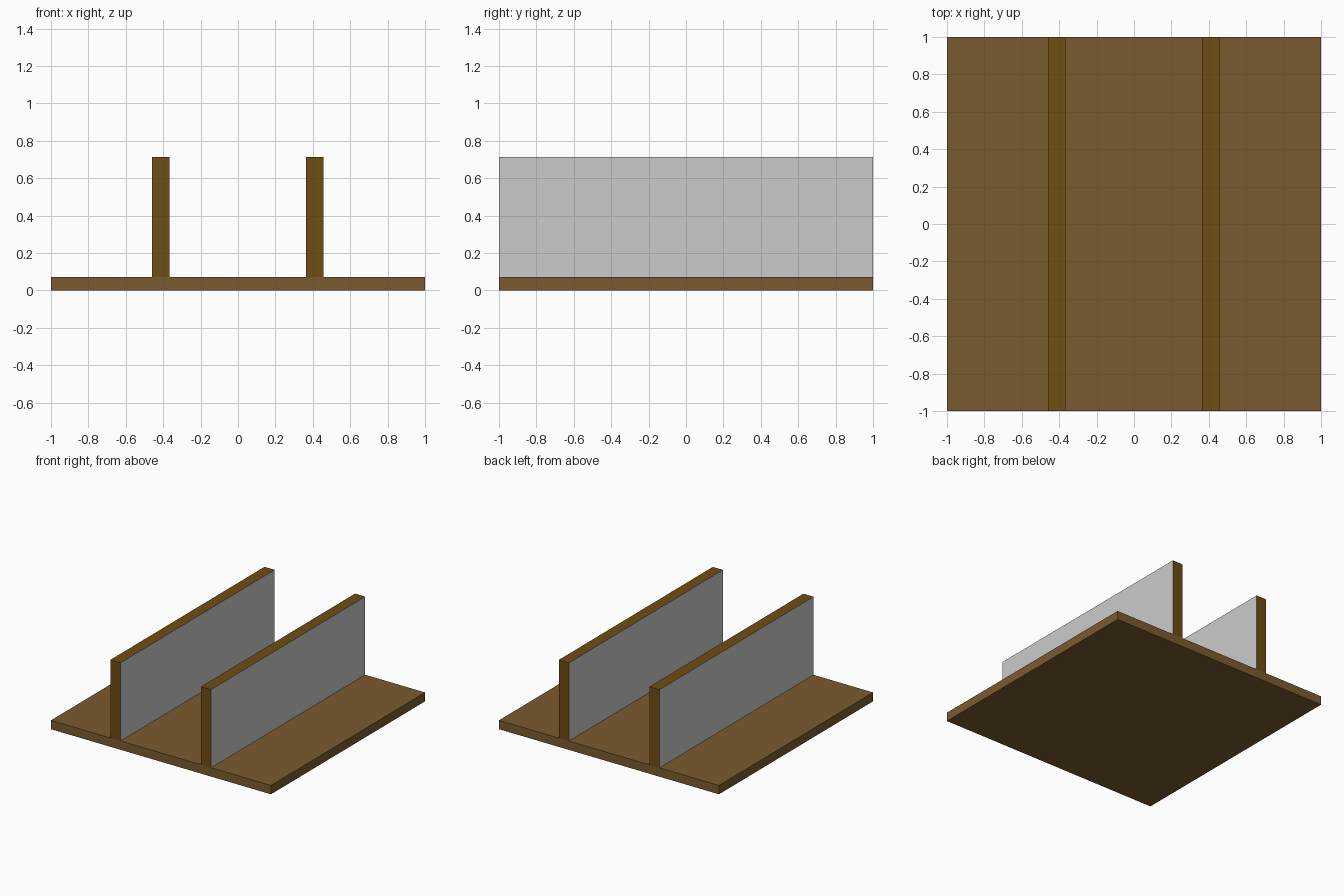
import bpy

if "Cube" in bpy.data.objects:
    bpy.data.objects.remove(bpy.data.objects["Cube"])


def material(name, color):
    mat = bpy.data.materials.new(name)
    mat.diffuse_color = (*color, 1.0)
    mat.use_nodes = True
    mat.node_tree.nodes["Principled BSDF"].inputs["Base Color"].default_value = mat.diffuse_color
    return mat


def box(name, lo, hi):
    bpy.ops.mesh.primitive_cube_add(size=1, location=[(a + b) / 2 for a, b in zip(lo, hi)])
    obj = bpy.context.object
    obj.name = name
    obj.scale = [b - a for a, b in zip(lo, hi)]
    bpy.ops.object.transform_apply(location=False, rotation=False, scale=True)
    return obj


base_wood = material("base_wood", (0.195, 0.105, 0.028))
rail_wood = material("rail_wood", (0.156, 0.074, 0.0065))
wall_grey = material("wall_grey", (0.578, 0.578, 0.578))

BASE_TOP, WALL_TOP = 0.073, 0.715

# Flat square base
base = box("base_plate", (-1, -1, 0), (1, 1, BASE_TOP))
base.data.materials.append(base_wood)

# Two full-length walls: wooden top and ends, grey long sides
for name, x0, x1 in (("left_wall", -0.459, -0.367), ("right_wall", 0.364, 0.456)):
    wall = box(name, (x0, -1, BASE_TOP), (x1, 1, WALL_TOP))
    wall.data.materials.append(rail_wood)
    wall.data.materials.append(wall_grey)
    for face in wall.data.polygons:
        face.material_index = 1 if abs(face.normal.x) > 0.5 else 0
